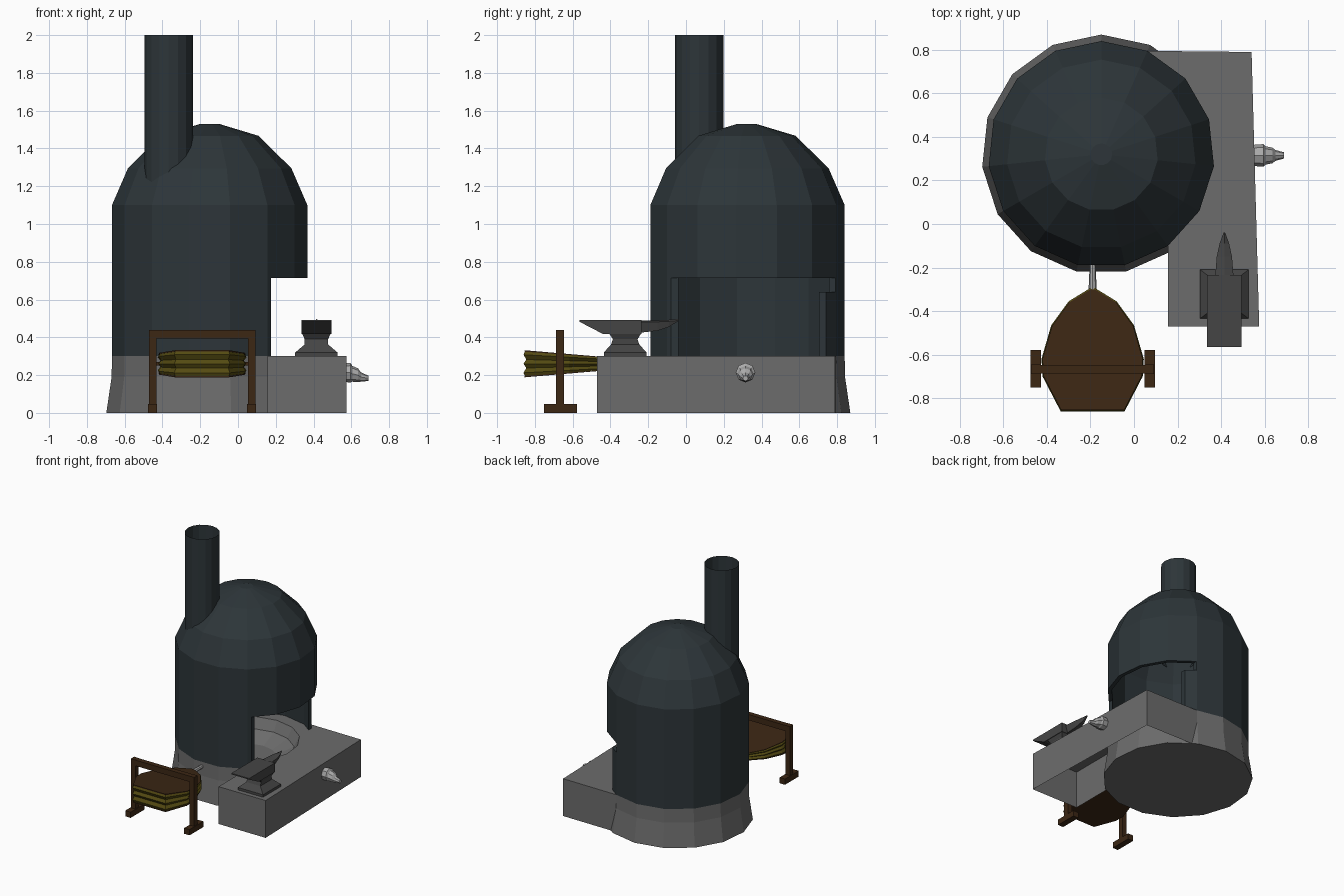
import bpy, bmesh
from math import cos, sin, pi

if "Cube" in bpy.data.objects:
    bpy.data.objects.remove(bpy.data.objects["Cube"])


def material(name, r, g, b):
    m = bpy.data.materials.new(name)
    m.diffuse_color = (r, g, b, 1)
    m.use_nodes = True
    m.node_tree.nodes["Principled BSDF"].inputs["Base Color"].default_value = m.diffuse_color
    return m


IRON = material("dark_iron", 0.026, 0.036, 0.041)
STONE = material("stone", 0.15, 0.15, 0.15)
STEEL = material("anvil_steel", 0.06, 0.06, 0.06)
METAL = material("bright_metal", 0.4, 0.4, 0.4)
WOOD = material("wood", 0.045, 0.02, 0.007)
LEATHER = material("leather", 0.09, 0.07, 0.006)


def loft(name, rings, mat, cap_start=True, cap_end=True):
    """Skin a list of equally long point rings."""
    bm = bmesh.new()
    vs = [[bm.verts.new(p) for p in ring] for ring in rings]
    n = len(rings[0])
    for a, b in zip(vs, vs[1:]):
        for i in range(n):
            j = (i + 1) % n
            bm.faces.new((a[i], a[j], b[j], b[i]))
    if cap_start:
        bm.faces.new(vs[0][::-1])
    if cap_end:
        bm.faces.new(vs[-1])
    bmesh.ops.recalc_face_normals(bm, faces=bm.faces)
    me = bpy.data.meshes.new(name)
    bm.to_mesh(me)
    bm.free()
    if mat:
        me.materials.append(mat)
    ob = bpy.data.objects.new(name, me)
    bpy.context.collection.objects.link(ob)
    return ob


def lathe(name, profile, n, cx, cy, mat, **caps):
    rings = [[(cx + r * cos(pi / 2 + 2 * pi * i / n), cy + r * sin(pi / 2 + 2 * pi * i / n), z)
              for i in range(n)] for r, z in profile]
    return loft(name, rings, mat, **caps)


def prism(name, outline, z0, z1, mat, **caps):
    return loft(name, [[(x, y, z) for x, y in outline] for z in (z0, z1)], mat, **caps)


def rect(x0, x1, y0, y1):
    return [(x0, y0), (x1, y0), (x1, y1), (x0, y1)]


def box(name, x0, x1, y0, y1, z0, z1, mat):
    return prism(name, rect(x0, x1, y0, y1), z0, z1, mat)


CX, CY, N = -0.15, 0.32, 15

# stone base with a fire bowl
lathe("furnace_base", [(0.55, 0), (0.522, 0.19), (0.52, 0.3), (0.39, 0.3), (0.35, 0.22), (0.22, 0.16)],
      N, CX, CY, STONE)

# domed furnace shell
shell = lathe("furnace_shell", [(0.05, 1.53), (0.26, 1.467), (0.435, 1.295), (0.52, 1.1), (0.52, 0.3),
                                (0.49, 0.3), (0.49, 1.09), (0.41, 1.275), (0.245, 1.437), (0.05, 1.5)],
              N, CX, CY, IRON)

# furnace mouth: main opening plus the small notch at its upper back corner
mouth = [(0.19, -0.3), (1, -0.3), (1, 1), (0.135, 1), (0.135, 0.5)]
cutters = [prism("mouth_cutter", mouth, 0.25, 0.715, None),
           box("notch_cutter", 0.065, 0.5, 0.6, 1, 0.64, 0.715, None)]
for c in cutters:
    c.hide_render = True
    mod = shell.modifiers.new("cut", "BOOLEAN")
    mod.operation = "DIFFERENCE"
    mod.solver = "EXACT"
    mod.object = c
dg = bpy.context.evaluated_depsgraph_get()
cut_mesh = bpy.data.meshes.new_from_object(shell.evaluated_get(dg))
shell.modifiers.clear()
shell.data = cut_mesh
for c in cutters:
    bpy.data.objects.remove(c)

# chimney pipe, open at the top
lathe("chimney", [(0.128, 1.2), (0.128, 2.0)], 16, -0.367, 0.07, IRON, cap_start=False, cap_end=False)

# work table wrapping around the base, open underneath
arc = [(CX + 0.52 * cos(a * pi / 180), CY + 0.52 * sin(a * pi / 180)) for a in (66, 42, 18, -6, -30, -54)]
table = prism("work_table", [(0.156, -0.47), (0.575, -0.47), (0.54, 0.79)] + arc, 0, 0.3, STONE,
              cap_start=False)
bm = bmesh.new()
bm.from_mesh(table.data)
hidden = [f for f in bm.faces if all((v.co.x - CX) ** 2 + (v.co.y - CY) ** 2 < 0.28 for v in f.verts)]
bmesh.ops.delete(bm, geom=hidden, context="FACES")
bm.to_mesh(table.data)
bm.free()

# tap on the table side
tap = [(0.54, 0.213, 0.048), (0.595, 0.213, 0.052), (0.605, 0.207, 0.042), (0.635, 0.2, 0.036),
       (0.65, 0.19, 0.025), (0.69, 0.183, 0.014)]
loft("tap", [[(x, 0.315 + r * cos(i * pi / 4), z + r * sin(i * pi / 4)) for i in range(8)]
             for x, z, r in tap], METAL)

# anvil: stepped foot and waist, head, horn
AX, AY = 0.415, -0.322
foot = [(0.112, 0.113, 0.3), (0.112, 0.113, 0.32), (0.062, 0.075, 0.362), (0.062, 0.065, 0.39),
        (0.078, 0.088, 0.425)]
loft("anvil_foot", [[(AX + sx * a, AY + sy * b, z) for sx, sy in rect(-1, 1, -1, 1)]
                    for a, b, z in foot], STEEL)
head = [(-0.565, 0.492), (-0.565, 0.483), (-0.44, 0.418), (-0.235, 0.418), (-0.235, 0.492)]
loft("anvil_head", [[(AX + s * 0.079, y, z) for y, z in head] for s in (-1, 1)], STEEL)
horn = [(-0.24, 0.042, 0.425, 0.49), (-0.15, 0.035, 0.435, 0.49), (-0.09, 0.022, 0.455, 0.493),
        (-0.04, 0.004, 0.487, 0.497)]
loft("anvil_horn", [[(AX - w, y, z1 - 0.008), (AX - w * 0.6, y, z0), (AX + w * 0.6, y, z0),
                     (AX + w, y, z1 - 0.008), (AX, y, z1)] for y, w, z0, z1 in horn], STEEL)

# bellows: pleated leather between two boards, thinning towards the nozzle
BX, BY, BZ = -0.19, -0.62, 0.26
half = [(0.012, -0.295), (0.11, -0.355), (0.19, -0.465), (0.235, -0.62), (0.23, -0.7), (0.147, -0.86)]
outline = [(-x, y) for x, y in half] + [(x, y) for x, y in reversed(half)]


def layer(t, s):
    ring = []
    for x, y in outline:
        h = 0.022 + (-0.295 - y) / 0.565 * 0.042
        ring.append((BX + x * s, BY + (y - BY) * s, BZ + t * h))
    return ring


pleats = [(-1, 0.97), (-0.75, 1), (-0.35, 0.94), (0, 1), (0.35, 0.94), (0.75, 1), (1, 0.97)]
loft("bellows_leather", [layer(t, s) for t, s in pleats], LEATHER)
for label, sign in (("top", 1), ("bottom", -1)):
    loft("bellows_board_" + label, [layer(sign, 0.98), layer(sign * 1.12, 0.98)], WOOD)
loft("bellows_nozzle", [[(BX + r * cos(i * pi / 4), y, 0.262 + r * sin(i * pi / 4)) for i in range(8)]
                        for y, r in ((-0.33, 0.02), (-0.15, 0.012))], METAL)

# bellows stand
for label, s in (("left", -1), ("right", 1)):
    px = BX + s * 0.262
    box("stand_post_" + label, px - 0.02, px + 0.02, -0.688, -0.646, 0.02, 0.44, WOOD)
    box("stand_foot_" + label, px - 0.024, px + 0.024, -0.752, -0.578, 0, 0.046, WOOD)
    pin = BX + s * 0.238
    box("stand_pin_" + label, pin - 0.012, pin + 0.012, -0.68, -0.655, 0.25, 0.27, WOOD)
box("stand_crossbar", BX - 0.281, BX + 0.281, -0.687, -0.647, 0.393, 0.439, WOOD)
